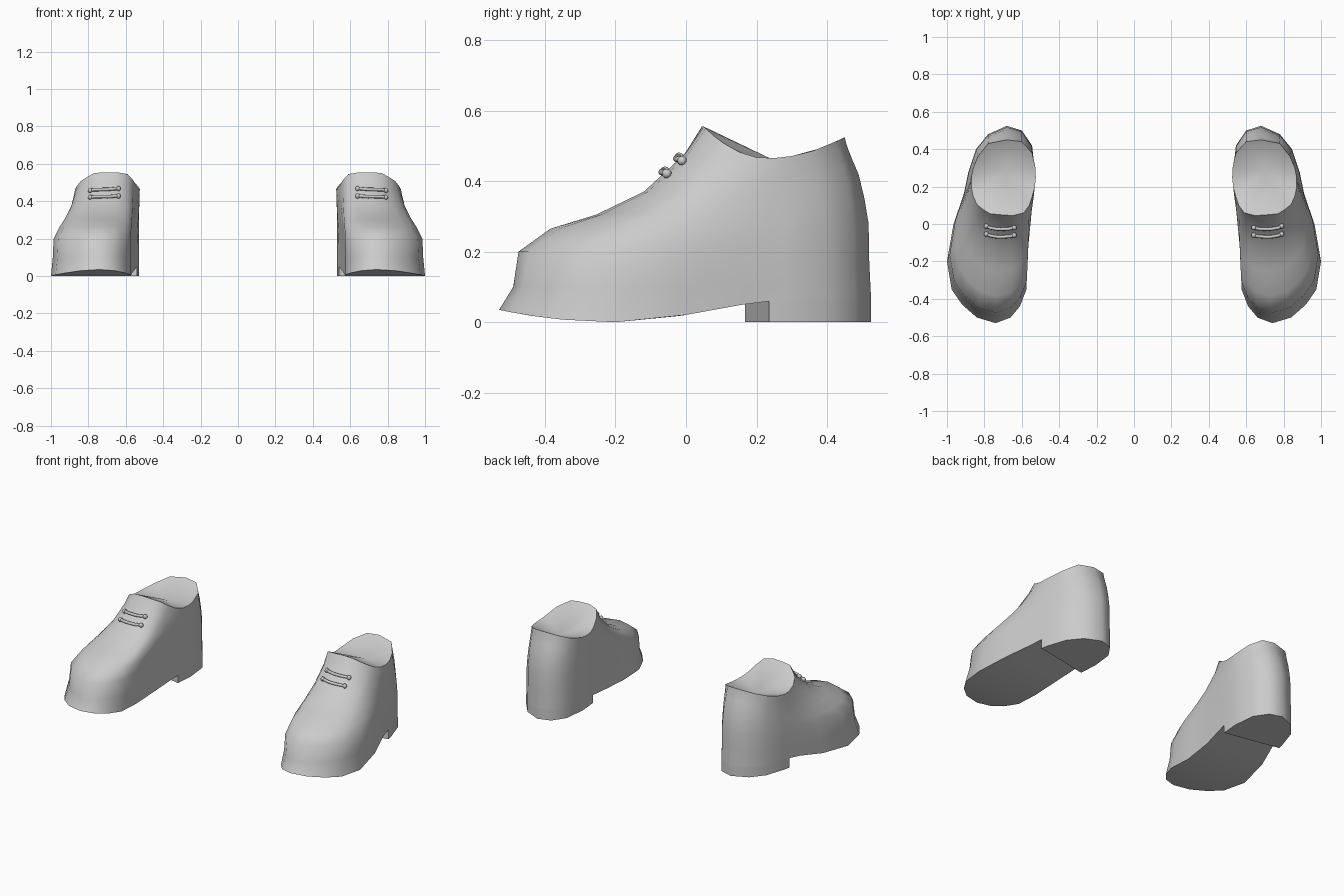
import bpy, bmesh, math
from mathutils import Vector
from mathutils.bvhtree import BVHTree

default_cube = bpy.data.objects.get("Cube")
if default_cube:
    bpy.data.objects.remove(default_cube, do_unlink=True)

# Single matte grey
grey = bpy.data.materials.new("plain_grey")
grey.use_nodes = True
grey.diffuse_color = (0.6, 0.6, 0.6, 1)
grey.node_tree.nodes["Principled BSDF"].inputs["Base Color"].default_value = grey.diffuse_color

# Plan outlines of the left shoe, toe first, then round by the outer side
SOLE = [(.74, -.53), (.84, -.5), (.92, -.43), (.975, -.35), (1, -.2), (.965, 0), (.91, .16),
        (.885, .28), (.845, .4), (.78, .48), (.68, .525), (.6, .5), (.545, .42), (.53, .28),
        (.54, .16), (.565, -.02), (.575, -.2), (.575, -.35), (.61, -.44), (.66, -.5)]
COLLAR = [(.72, .05), (.77, .055), (.81, .08), (.84, .105), (.86, .15), (.87, .2), (.87, .25),
          (.86, .3), (.835, .36), (.78, .43), (.68, .45), (.6, .44), (.545, .38), (.527, .3),
          (.525, .25), (.53, .2), (.543, .15), (.56, .1), (.59, .06), (.65, .045)]
COUNT = len(SOLE)

# Rings up the upper: toe y, sideways blend to the collar, heights at toe, side and back
RINGS = [(-.49, .07, .1, .1, .17), (-.475, .1, .2, .2, .28), (-.385, .32, .265, .26, .35),
         (-.255, .56, .305, .315, .42), (-.12, .78, .37, .375, .46), (0, .93, .48, .435, .5),
         (.05, 1, .555, .465, .525)]


def sole_height(y):
    """Toe spring in front, rising arch behind, flat above the heel."""
    if y < -.2:
        return .035 * ((-.2 - y) / .33) ** 2
    return .065 * min(1, (y + .2) / .43) ** 1.5


def ring_points(toe_y, side_blend, z_toe, z_side, z_back):
    blend = (toe_y - SOLE[0][1]) / (COLLAR[0][1] - SOLE[0][1])
    plan = [(s[0] + (c[0] - s[0]) * side_blend, s[1] + (c[1] - s[1]) * blend)
            for s, c in zip(SOLE, COLLAR)]
    first = plan[0][1]
    length = plan[COUNT // 2][1] - first
    points = []
    for x, y in plan:
        u = max(0, (y - first) / length)
        if u < .45:
            z = z_side + (z_toe - z_side) * (1 - u / .45) ** 2
        else:
            z = z_side + (z_back - z_side) * ((u - .45) / .55) ** 2
        points.append((x, y, z))
    return points


def finish(name, bm, angle=50):
    """Turn a bmesh into a mirrored, smooth-shaded pair."""
    bmesh.ops.recalc_face_normals(bm, faces=bm.faces)
    mesh = bpy.data.meshes.new(name)
    bm.to_mesh(mesh)
    bm.free()
    obj = bpy.data.objects.new(name, mesh)
    bpy.context.collection.objects.link(obj)
    mesh.materials.append(grey)
    bpy.ops.object.select_all(action='DESELECT')
    obj.select_set(True)
    bpy.context.view_layer.objects.active = obj
    bpy.ops.object.shade_smooth_by_angle(angle=math.radians(angle))
    mirror = obj.modifiers.new("pair", 'MIRROR')
    mirror.use_mirror_merge = False
    return obj


# Upper: rings lofted from the sole edge to the collar
bm = bmesh.new()
layers = [[(x, y, sole_height(y)) for x, y in SOLE]] + [ring_points(*r) for r in RINGS]
loops = [[bm.verts.new(p) for p in layer] for layer in layers]
for low, high in zip(loops, loops[1:]):
    for i in range(COUNT):
        j = (i + 1) % COUNT
        bm.faces.new((low[i], low[j], high[j], high[i]))

# Underside: strips across the sole
base = loops[0]
for i in range(COUNT // 2):
    corners = [base[i], base[i + 1], base[COUNT - 1 - i], base[-i]]
    bm.faces.new(list(dict.fromkeys(corners)))

# Insole: shallow fan sunk inside the collar
rim = loops[-1]
centre = bm.verts.new((.69, .29, .44))
for i in range(COUNT):
    bm.faces.new((rim[i], rim[(i + 1) % COUNT], centre))
bmesh.ops.recalc_face_normals(bm, faces=bm.faces)
surface = BVHTree.FromBMesh(bm)
finish("shoe_upper", bm)

# Heel: rear of the sole outline, cut along a slanted breast line
bm = bmesh.new()
bm.faces.new([bm.verts.new((x, y, 0)) for x, y in SOLE])
bmesh.ops.bisect_plane(bm, geom=bm.verts[:] + bm.edges[:] + bm.faces[:],
                       plane_co=(.53, .165, 0), plane_no=(.07, -.36, 0), clear_outer=True)
raised = bmesh.ops.extrude_face_region(bm, geom=bm.faces[:], use_keep_orig=True)
for item in raised["geom"]:
    if isinstance(item, bmesh.types.BMVert):
        item.co.z = .065
finish("heel", bm)


# Laces: thin cords following the vamp, with a knot at each end
def lace(name, y, z, radius=.009, steps=8, sides=8):
    ray = Vector((0, .65, -.75)).normalized()
    path = []
    for k in range(steps + 1):
        t = 2 * k / steps - 1
        start = Vector((.715 + .075 * t, y + .012 * t * t, z)) - ray * .3
        hit = surface.ray_cast(start, ray)[0]
        path.append(hit - ray * radius * .8)
    bm = bmesh.new()
    hoops = []
    for p in path:
        hoop = []
        for s in range(sides):
            a = math.tau * s / sides
            offset = Vector((0, math.cos(a), math.sin(a))) * radius
            hoop.append(bm.verts.new(p + offset))
        hoops.append(hoop)
    for a, b in zip(hoops, hoops[1:]):
        for s in range(sides):
            n = (s + 1) % sides
            bm.faces.new((a[s], a[n], b[n], b[s]))
    for hoop in (hoops[0], hoops[-1]):
        bm.faces.new(hoop)
    for p in (path[0], path[-1]):
        knot = bmesh.ops.create_uvsphere(bm, u_segments=10, v_segments=6, radius=radius * 1.5)
        bmesh.ops.translate(bm, verts=knot["verts"], vec=p)
    finish(name, bm)


lace("lower_lace", -.065, .42)
lace("upper_lace", -.025, .46)
